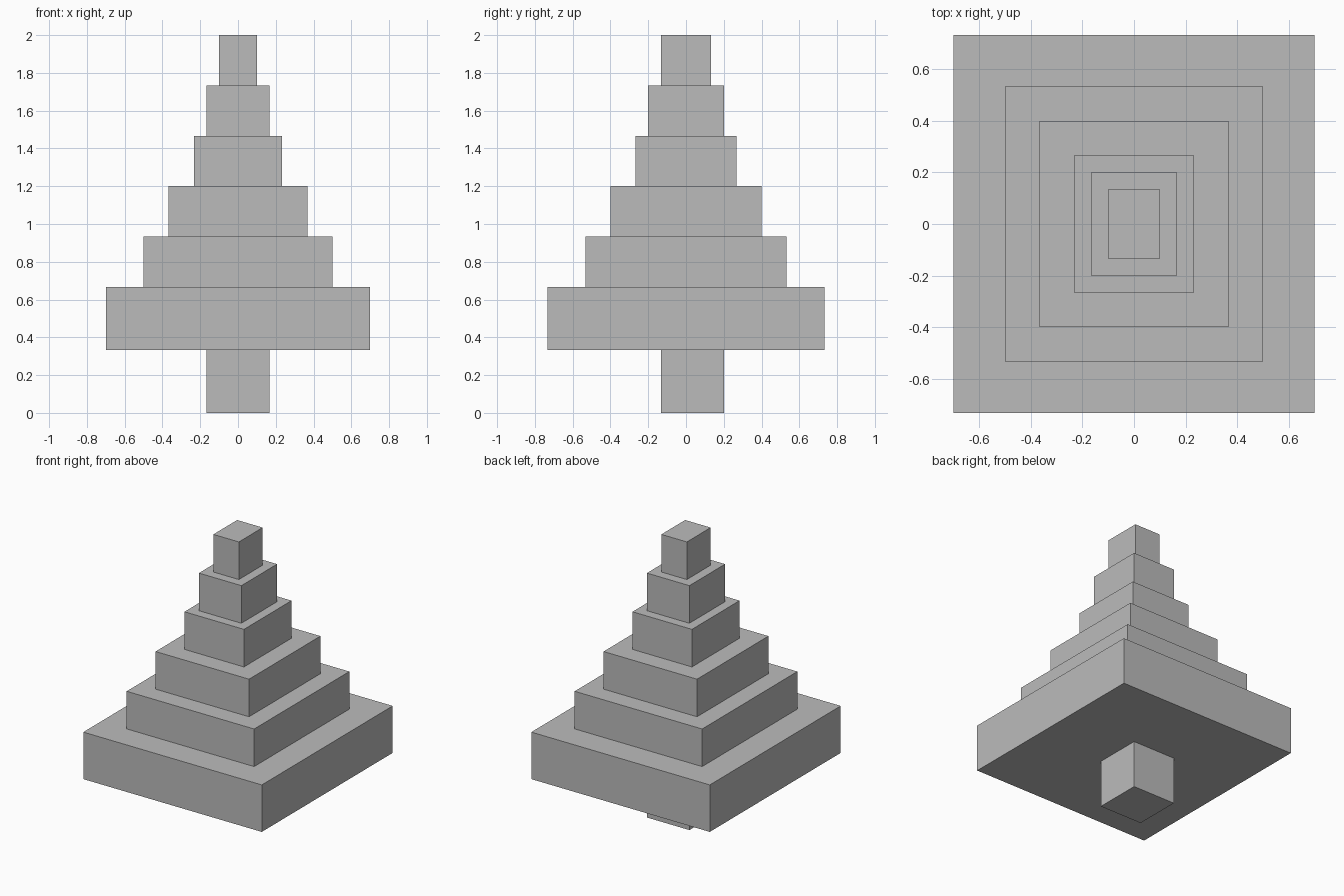
import bpy

# Remove the default cube
cube = bpy.data.objects.get("Cube")
if cube:
    bpy.data.objects.remove(cube, do_unlink=True)

# Single grey material
grey = bpy.data.materials.new("plain_grey")
grey.use_nodes = True
colour = (0.5, 0.5, 0.5, 1)
grey.diffuse_color = colour
grey.node_tree.nodes["Principled BSDF"].inputs["Base Color"].default_value = colour

UNIT = 1 / 15  # the whole tree sits on this block grid


def block(name, half_x, half_y, bottom, height, shift_y=0):
    """Add a box, measured in grid units, standing on the given bottom."""
    centre = (0, shift_y * UNIT, (bottom + height / 2) * UNIT)
    bpy.ops.mesh.primitive_cube_add(size=2, location=centre)
    box = bpy.context.object
    box.name = name
    box.scale = (half_x * UNIT, half_y * UNIT, height / 2 * UNIT)
    bpy.ops.object.transform_apply(location=False, rotation=False, scale=True)
    box.data.materials.append(grey)


# Square trunk, set slightly towards the back
block("trunk", 2.5, 2.5, 0, 5, shift_y=0.5)

# Foliage tiers, each a little deeper than wide, stacked from the trunk up
level = 5
for number, half_x in enumerate((10.5, 7.5, 5.5, 3.5, 2.5, 1.5), start=1):
    height = 5 if number == 1 else 4
    block(f"foliage_tier_{number}", half_x, half_x + 0.5, level, height)
    level += height
